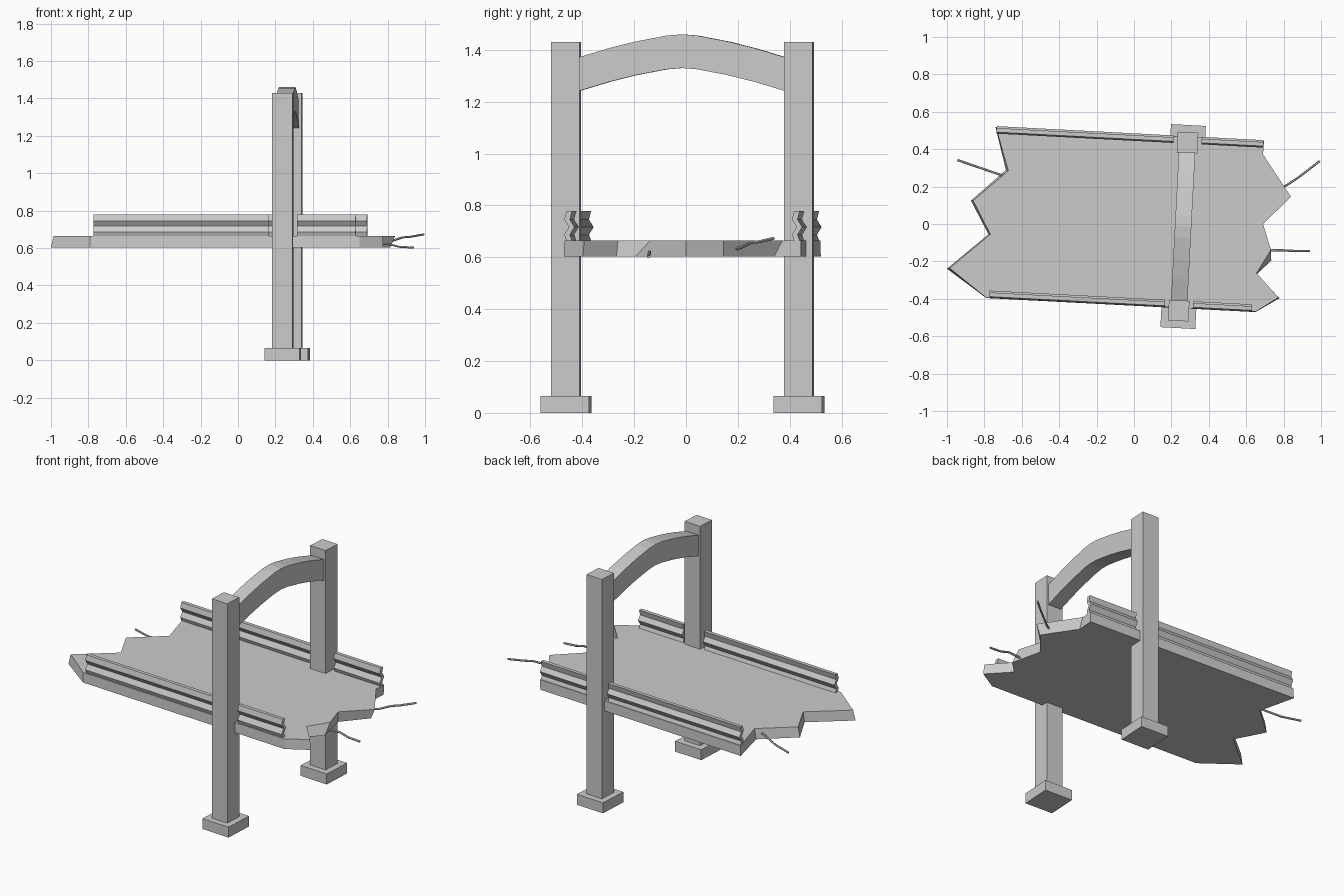
import bpy, bmesh, math
from mathutils import Matrix, Vector

if "Cube" in bpy.data.objects:
    bpy.data.objects.remove(bpy.data.objects["Cube"])

TILT = Matrix.Rotation(math.radians(-3), 4, 'Z')   # whole bridge piece is turned 3 degrees
POST_X, POST_Y = 0.263, 0.45


def loft(name, ring_a, ring_b, matrix=Matrix()):
    """Solid between two matching outlines."""
    bm = bmesh.new()
    a = [bm.verts.new(p) for p in ring_a]
    b = [bm.verts.new(p) for p in ring_b]
    bm.faces.new(a)
    bm.faces.new(b)
    n = len(a)
    for i in range(n):
        j = (i + 1) % n
        bm.faces.new((a[i], a[j], b[j], b[i]))
    bmesh.ops.recalc_face_normals(bm, faces=bm.faces[:])
    bm.transform(matrix)
    mesh = bpy.data.meshes.new(name)
    bm.to_mesh(mesh)
    bm.free()
    ob = bpy.data.objects.new(name, mesh)
    bpy.context.collection.objects.link(ob)
    return ob


def along_x(name, profile, x0, x1):
    """Extrude a (y, z) profile along the bridge direction."""
    return loft(name, [(x0, y, z) for y, z in profile],
                [(x1, y, z) for y, z in profile], TILT)


def block(name, y, size, z0, z1):
    h = size / 2
    along_x(name, [(y - h, z0), (y + h, z0), (y + h, z1), (y - h, z1)],
            POST_X - h, POST_X + h)


# Posts and footings
for side, s in (("front", -1), ("back", 1)):
    block(side + "_post", s * POST_Y, 0.11, 0.03, 1.43)
    block(side + "_footing", s * POST_Y, 0.187, 0, 0.065)

# Arched cross beam
half = [(0, 1.33), (0.06, 1.325), (0.18, 1.302), (0.28, 1.277), (0.40, 1.241)]
lower = [(-y, z) for y, z in reversed(half[1:])] + half
upper = [(y, z + 0.13) for y, z in reversed(lower)]
along_x("arch_beam", lower + upper, POST_X - 0.044, POST_X + 0.044)

# Broken deck slab: x, y of top corner, then shift of the bottom corner
deck = [(-0.738, 0.518, -0.003, 0.002), (-0.672, 0.285, -0.013, 0.004),
        (-0.86, 0.125, -0.012, 0), (-0.768, -0.055, -0.01, 0),
        (-0.986, -0.236, -0.014, -0.003), (-0.79, -0.394, 0, -0.002),
        (0.65, -0.469, 0, -0.002), (0.772, -0.393, 0.005, -0.004),
        (0.655, -0.262, 0.003, -0.006), (0.732, -0.138, 0.002, -0.057),
        (0.69, 0.0, 0, 0), (0.84, 0.145, -0.025, 0),
        (0.69, 0.372, -0.005, -0.032), (0.695, 0.444, -0.003, 0)]
loft("deck_slab", [(x, y, 0.665) for x, y, _, _ in deck],
     [(x + dx, y + dy, 0.603) for x, y, dx, dy in deck])

# Corrugated guard rails, split around the posts
wave = [(0.008, 0.778), (0.0, 0.745), (0.018, 0.717), (0.0, 0.687), (0.01, 0.66)]
for side, y, x0, x1 in (("front", -0.436, -0.752, 0.653), ("back", 0.444, -0.76, 0.668)):
    prof = [(y + o, z) for o, z in wave] + [(y + o + 0.022, z) for o, z in reversed(wave)]
    along_x(side + "_rail_long", prof, x0, 0.188)
    along_x(side + "_rail_short", prof, 0.338, x1)


# Bent reinforcing rods sticking out of the broken ends
def rod(name, pts, r=0.006, sides=6):
    pts = [Vector(p) for p in pts]
    bm = bmesh.new()
    rings = []
    for i, p in enumerate(pts):
        d = (pts[min(i + 1, len(pts) - 1)] - pts[max(i - 1, 0)]).normalized()
        u = d.cross(Vector((0, 0, 1))).normalized()
        v = u.cross(d)
        angs = [math.tau * k / sides for k in range(sides)]
        rings.append([bm.verts.new(p + r * (math.cos(t) * u + math.sin(t) * v)) for t in angs])
    for a, b in zip(rings, rings[1:]):
        for k in range(sides):
            m = (k + 1) % sides
            bm.faces.new((a[k], a[m], b[m], b[k]))
    bm.faces.new(rings[0])
    bm.faces.new(rings[-1])
    bmesh.ops.recalc_face_normals(bm, faces=bm.faces[:])
    mesh = bpy.data.meshes.new(name)
    bm.to_mesh(mesh)
    bm.free()
    bpy.context.collection.objects.link(bpy.data.objects.new(name, mesh))


rod("rod_left", [(-0.66, 0.245, 0.635), (-0.72, 0.265, 0.635), (-0.83, 0.303, 0.612), (-0.945, 0.342, 0.61)])
rod("rod_right_back", [(0.76, 0.18, 0.63), (0.82, 0.21, 0.637), (0.88, 0.25, 0.657), (0.92, 0.28, 0.66), (0.993, 0.337, 0.673)])
rod("rod_right_front", [(0.68, -0.14, 0.612), (0.80, -0.141, 0.622), (0.86, -0.144, 0.607), (0.94, -0.144, 0.602)])
